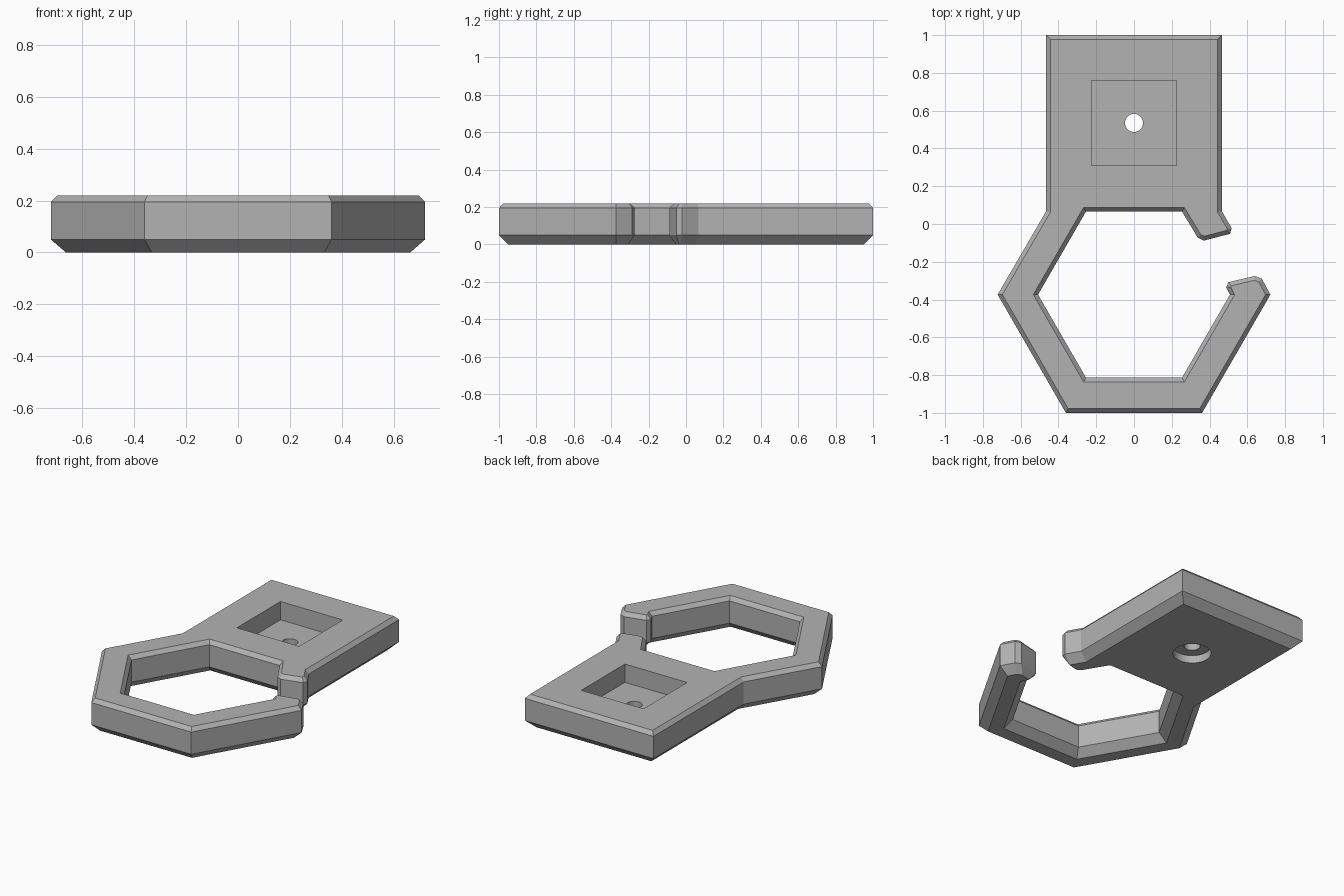
import bpy, bmesh, math
from mathutils import Vector
from mathutils.geometry import intersect_line_line_2d

if "Cube" in bpy.data.objects:
    bpy.data.objects.remove(bpy.data.objects["Cube"])

grey = bpy.data.materials.new("plain grey")
grey.use_nodes = True
grey.diffuse_color = (0.45, 0.45, 0.45, 1)
grey.node_tree.nodes["Principled BSDF"].inputs["Base Color"].default_value = grey.diffuse_color

HEIGHT = 0.22
CY = -0.374      # centre of the hexagonal hook
W = 0.465        # half width of the plate


def hex_point(radius, angle):
    a = math.radians(angle)
    return (radius * math.cos(a), CY + radius * math.sin(a))


def add_object(name, bm):
    bmesh.ops.recalc_face_normals(bm, faces=bm.faces)
    mesh = bpy.data.meshes.new(name)
    bm.to_mesh(mesh)
    bm.free()
    mesh.materials.append(grey)
    obj = bpy.data.objects.new(name, mesh)
    bpy.context.scene.collection.objects.link(obj)
    return obj


# Clockwise outline; the letter gives the kind of edge that starts at each point:
# s = side, e = end of a hook tip, c = clipped tip corner
upper_tip = [((0.517, -0.022), "c"), ((0.508, -0.052), "e"),
             ((0.37, -0.088), "c"), ((0.338, -0.073), "s")]
lower_tip = [((0.488, -0.335), "c"), ((0.50, -0.308), "e"),
             ((0.64, -0.275), "c"), ((0.677, -0.29), "s")]
outline = [((-W, 1), "s"), ((W, 1), "s"), ((W, 0.068), "s")] + upper_tip
outline += [(hex_point(0.508, a), "s") for a in (60, 120, 180, 240, 300, 360)]
outline += lower_tip
outline += [(hex_point(0.722, a), "s") for a in (0, -60, -120, -180)]
outline += [((-W, 0.068), "s")]


def inset(widths):
    """Move every edge into the body by the width of its kind."""
    lines = []
    for i, (p, kind) in enumerate(outline):
        p, q = Vector(p), Vector(outline[(i + 1) % len(outline)][0])
        d = (q - p).normalized()
        lines.append((p + Vector((d.y, -d.x)) * widths[kind], d))
    points = []
    for i, (b, db) in enumerate(lines):
        a, da = lines[i - 1]
        t = (b - a).cross(db) / da.cross(db)
        points.append(a + da * t)
    return points


# Body: stacked outlines, chamfered deeper below than above
flat = dict(s=0, e=0, c=0)
levels = [(0, dict(s=0.05, e=0.025, c=0.045)), (0.05, flat),
          (HEIGHT - 0.025, flat), (HEIGHT, dict(s=0.022, e=0.022, c=0.022))]
bm = bmesh.new()
rings = [[bm.verts.new((p.x, p.y, z)) for p in inset(w)] for z, w in levels]
for low, high in zip(rings, rings[1:]):
    for i in range(len(low)):
        bm.faces.new((low[i - 1], low[i], high[i], high[i - 1]))
bm.faces.new(rings[0])
bm.faces.new(rings[-1])
body = add_object("hook_plate", bm)


# Cutters: square pocket above, screw hole through, round counterbore below
def cutter(name, sides, radius, z0, z1):
    bm = bmesh.new()
    turn = math.pi / sides
    ends = [[bm.verts.new((radius * math.cos(turn * (2 * i + 1)),
                           0.535 + radius * math.sin(turn * (2 * i + 1)), z))
             for i in range(sides)] for z in (z0, z1)]
    for i in range(sides):
        bm.faces.new((ends[0][i - 1], ends[0][i], ends[1][i], ends[1][i - 1]))
    for end in ends:
        bm.faces.new(end)
    obj = add_object(name, bm)
    obj.hide_render = True
    return obj


cutters = [cutter("pocket_cutter", 4, 0.225 * math.sqrt(2), 0.10, 0.4),
           cutter("counterbore_cutter", 40, 0.113, -0.2, 0.05),
           cutter("hole_cutter", 32, 0.048, -0.3, 0.3)]
for c in cutters:
    mod = body.modifiers.new(c.name, "BOOLEAN")
    mod.operation = "DIFFERENCE"
    mod.solver = "EXACT"
    mod.object = c

# Bake the cuts and drop the cutters
bpy.context.view_layer.update()
graph = bpy.context.evaluated_depsgraph_get()
body_mesh = bpy.data.meshes.new_from_object(body.evaluated_get(graph))
body.modifiers.clear()
body.data = body_mesh
for c in cutters:
    bpy.data.objects.remove(c)

# Smooth only the round bores
bpy.context.view_layer.objects.active = body
body.select_set(True)
bpy.ops.object.shade_smooth_by_angle(angle=math.radians(15))
